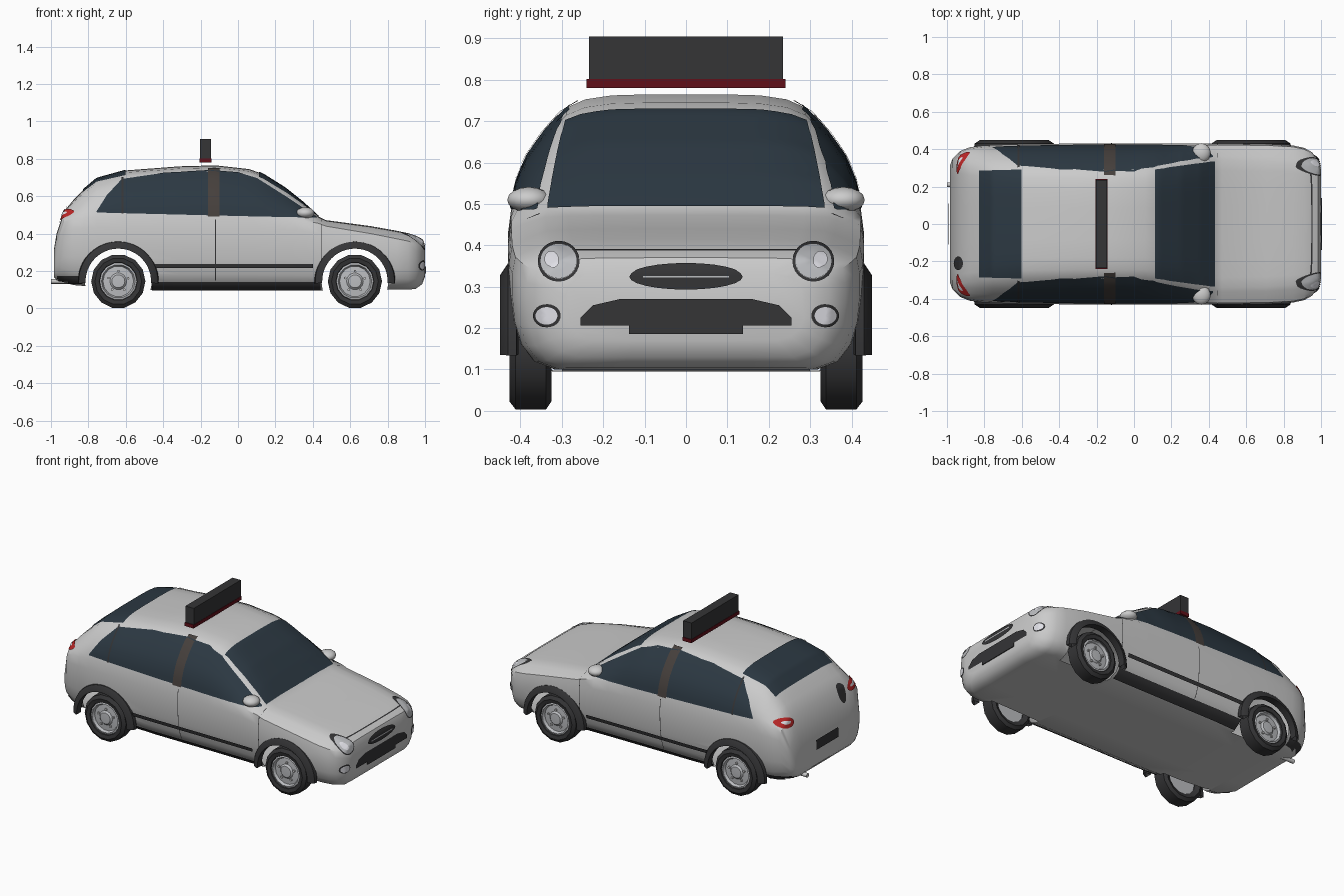
import bpy, bmesh, math
from mathutils import Vector
from mathutils.bvhtree import BVHTree

if "Cube" in bpy.data.objects:
    bpy.data.objects.remove(bpy.data.objects["Cube"])

def material(name, r, g, b):
    m = bpy.data.materials.new(name)
    m.diffuse_color = (r, g, b, 1)
    m.use_nodes = True
    m.node_tree.nodes["Principled BSDF"].inputs["Base Color"].default_value = m.diffuse_color
    return m

DARK = material("dark_trim", .035, .035, .037)
GLASS = material("tinted_glass", .025, .04, .055)
RED = material("red_lamp", .5, .02, .02)
DEEP = material("deep_red", .12, .005, .01)
LAMP = material("clear_lamp", .75, .75, .8)
RIM = material("pale_rim", .5, .51, .53)
PILLAR = material("pillar_brown", .06, .05, .045)

def finish(name, bm, mat=None):
    me = bpy.data.meshes.new(name)
    bm.to_mesh(me)
    bm.free()
    ob = bpy.data.objects.new(name, me)
    bpy.context.collection.objects.link(ob)
    if mat:
        me.materials.append(mat)
    return ob

def skin(bm, rings, closed=True):
    """Join successive rings of vertices with quads."""
    rows = [[bm.verts.new(p) for p in r] for r in rings]
    n = len(rows[0])
    for a, b in zip(rows, rows[1:]):
        for i in range(n if closed else n - 1):
            j = (i + 1) % n
            bm.faces.new((a[i], a[j], b[j], b[i]))
    return rows

def box(name, lo, hi, mat=None):
    bm = bmesh.new()
    bmesh.ops.create_cube(bm, size=1)
    for v in bm.verts:
        v.co = [(l + h) / 2 + c * (h - l) for c, l, h in zip(v.co, lo, hi)]
    return finish(name, bm, mat)

# Body: stations of x, underside, shoulder, top, half width, roof half width
STATIONS = [
    (-.985, .17, .25, .31, .31, .26), (-.97, .15, .34, .40, .35, .30),
    (-.93, .14, .46, .52, .39, .32), (-.88, .125, .48, .58, .41, .31),
    (-.82, .12, .485, .64, .418, .305), (-.755, .11, .49, .695, .422, .30),
    (-.6, .10, .49, .738, .427, .295), (-.31, .095, .49, .76, .43, .29),
    (-.12, .095, .49, .765, .43, .29), (.06, .095, .49, .745, .43, .29),
    (.13, .095, .485, .72, .43, .295), (.25, .095, .48, .645, .43, .305),
    (.35, .095, .47, .565, .43, .32), (.43, .095, .455, .492, .43, .335),
    (.47, .095, .44, .472, .43, .34), (.71, .10, .40, .44, .428, .335),
    (.85, .10, .372, .415, .42, .325), (.91, .10, .36, .402, .407, .32),
    (.95, .105, .345, .388, .385, .31), (.985, .13, .33, .37, .345, .29),
    (1.0, .17, .30, .335, .29, .24)]

def section(x, zb, zs, zt, w, wt):
    h, d = zt - zs, zs - zb
    half = [(.4 * w, zb), (.75 * w, zb), (.87 * w, zb + .07 * d), (.945 * w, zb + .22 * d),
            (.985 * w, zb + .42 * d), (w, zb + .65 * d), (w, zb + .85 * d)]
    for i in range(5):
        t = i / 4
        y = .982 * w * (1 - t) + wt * t + .11 * h * math.sin(math.pi * t)
        half.append((y, zs + .88 * h * t))
    half += [(.84 * wt, zt - .045 * h), (.62 * wt, zt - .01 * h), (.3 * wt, zt)]
    loop = [(0, zb)] + half + [(0, zt)] + [(-y, z) for y, z in reversed(half)]
    return [(x, y, z) for y, z in loop]

bm = bmesh.new()
rows = skin(bm, [section(*s) for s in STATIONS])
bm.faces.new(rows[0])
bm.faces.new(rows[-1])
bmesh.ops.recalc_face_normals(bm, faces=bm.faces)
tree = BVHTree.FromBMesh(bm)
body = finish("car_body", bm)

# Wheel openings
WHEELS_X, AXLE_Z, ARCH_R = (-.64, .625), .145, .178
cutters = []
for wx in WHEELS_X:
    for s in (1, -1):
        bpy.ops.mesh.primitive_cylinder_add(vertices=48, radius=ARCH_R, depth=.3,
                                            location=(wx, s * .45, AXLE_Z), rotation=(math.pi / 2, 0, 0))
        c = bpy.context.object
        c.name, c.hide_render = "arch_cutter", True
        cutters.append(c)
        m = body.modifiers.new("arch", 'BOOLEAN')
        m.operation, m.object, m.solver = 'DIFFERENCE', c, 'EXACT'
cut = bpy.data.meshes.new_from_object(body.evaluated_get(bpy.context.evaluated_depsgraph_get()))
body.modifiers.clear()
body.data = cut
for c in cutters:
    bpy.data.objects.remove(c)
bm = bmesh.new()
bm.from_mesh(cut)

def on_cutter(f):
    if all(abs(abs(v.co.y) - .30) < 1e-3 for v in f.verts):
        return True
    return any(all(abs(math.hypot(v.co.x - wx, v.co.z - AXLE_Z) - ARCH_R) < 1e-3 for v in f.verts)
               for wx in WHEELS_X)

bmesh.ops.delete(bm, geom=[f for f in bm.faces if on_cutter(f)], context='FACES')
bm.to_mesh(cut)
bm.free()

# Panels laid on the body: 2D points are thrown onto it along one axis
VIEWS = {'side+': (lambda a, b: (a, 2, b), (0, -1, 0)), 'side-': (lambda a, b: (a, -2, b), (0, 1, 0)),
         'front': (lambda a, b: (2, a, b), (-1, 0, 0)), 'rear': (lambda a, b: (-2, a, b), (1, 0, 0)),
         'top': (lambda a, b: (a, b, 2), (0, 0, -1))}

def drape(name, grid, view, mat, lift, closed=False):
    place, d = VIEWS[view]
    d = Vector(d)
    rings = []
    for row in grid:
        ring = []
        for a, b in row:
            hit, n, _, _ = tree.ray_cast(Vector(place(a, b)), d)
            ring.append(hit + n * lift if hit else None)
        rings.append(ring)
    bm = bmesh.new()
    rows = [[bm.verts.new(p) if p else None for p in r] for r in rings]
    for r0, r1 in zip(rows, rows[1:]):
        n = len(r0)
        for i in range(n if closed else n - 1):
            q = (r0[i], r0[(i + 1) % n], r1[(i + 1) % n], r1[i])
            if all(q):
                f = bm.faces.new(q)
                f.normal_update()
                if f.normal.dot(d) > 0:
                    f.normal_flip()
    bmesh.ops.remove_doubles(bm, verts=bm.verts, dist=1e-5)
    return finish(name, bm, mat)

def along(line, u):
    """Height of a polyline at u."""
    for (x0, y0), (x1, y1) in zip(line, line[1:]):
        if u <= x1 + 1e-9:
            return y0 + (y1 - y0) * (u - x0) / (x1 - x0)
    return line[-1][1]

def panel(name, low, high, view, mat, lift=.004, cols=40, rws=8):
    us = [low[0][0] + (low[-1][0] - low[0][0]) * i / cols for i in range(cols + 1)]
    us = sorted(set(us + [p[0] for p in low + high]))
    grid = [[(u, along(low, u) * (1 - j / rws) + along(high, u) * j / rws) for u in us]
            for j in range(rws + 1)]
    return drape(name, grid, view, mat, lift)

def strip(name, a0, a1, b0, b1, view, mat, lift=.004, cols=24, rws=3):
    return panel(name, [(a0, b0), (a1, b0)], [(a0, b1), (a1, b1)], view, mat, lift, cols, rws)

def oval(name, ca, cb, ra, rb, view, mat, lift=.004, tilt=0, inner=0):
    grid = []
    for k in range(5):
        q, row = inner + (1 - inner) * k / 4, []
        for i in range(24):
            t = math.tau * i / 24
            a, b = ra * q * math.cos(t), rb * q * math.sin(t)
            row.append((ca + a * math.cos(tilt) - b * math.sin(tilt), cb + a * math.sin(tilt) + b * math.cos(tilt)))
        grid.append(row)
    return drape(name, grid, view, mat, lift, True)

# Glass
panel("windscreen", [(.11, -.29), (.43, -.335)], [(.11, .29), (.43, .335)], 'top', GLASS, .004, 24, 16)
panel("rear_window", [(-.825, -.285), (-.6, -.29)], [(-.825, .285), (-.6, .29)], 'top', GLASS, .004, 20, 16)
for s, side in ((1, 'side+'), (-1, 'side-')):
    panel("side_windows", [(-.755, .512), (.42, .483)],
          [(-.755, .52), (-.7, .605), (-.62, .69), (-.4, .722), (-.15, .737), (.0, .725), (.1, .695), (.25, .60), (.42, .487)],
          side, GLASS)
    # Pillar, mouldings, seams
    strip("door_pillar", -.16, -.10, .49, .745, side, PILLAR, .006, 4, 10)
    strip("quarter_pillar", -.622, -.612, .505, .70, side, DARK, .006, 2, 10)
    strip("side_moulding", -.45, .40, .217, .24, side, DARK, .008)
    strip("sill", -.46, .44, .102, .145, side, DARK, .007)
    strip("rear_bumper_trim", -.965, -.83, .135, .175, side, DARK, .004)
    for x in (-.122, .443):
        strip("door_seam", x, x + .004, .15, .475, side, DARK, .002, 1, 12)
    # Lamps
    oval("headlight_ring", s * .307, .36, .05, .048, 'front', DARK, .003, inner=.86)
    oval("headlight", s * .307, .36, .043, .041, 'front', RIM, .004)
    oval("headlight_bulb", s * .322, .362, .017, .018, 'front', LAMP, .008)
    oval("fog_light_ring", s * .335, .23, .033, .028, 'front', DARK, .003)
    oval("fog_light", s * .335, .23, .026, .021, 'front', LAMP, .006)
    oval("tail_light", s * .325, .50, .058, .028, 'rear', RED, .006, s * .1)
    oval("tail_light_centre", s * .325, .503, .03, .009, 'rear', LAMP, .009, s * .1)
    # Door mirrors
    bpy.ops.mesh.primitive_uv_sphere_add(segments=14, ring_count=8, location=(.36, s * .38, .51))
    mirror = bpy.context.object
    mirror.name, mirror.scale = "door_mirror", (.05, .052, .031)

# Grilles and plates
oval("upper_grille", 0, .324, .137, .031, 'front', DARK, .006)
strip("grille_bar", -.105, .105, .321, .327, 'front', RIM, .01)
panel("lower_grille", [(-.255, .206), (.255, .206)],
      [(-.255, .225), (-.225, .255), (-.16, .27), (.16, .27), (.225, .255), (.255, .225)], 'front', DARK, .005)
box("front_plate", (.985, -.138, .186), (1.005, .138, .225), DARK)
strip("rear_plate", -.11, .11, .265, .325, 'rear', DARK, .006)
oval("hatch_disc", -.935, -.21, .024, .036, 'top', DARK, .005)
strip("bonnet_seam", -.32, .32, .386, .389, 'front', DARK, .002, 24, 1)

# Exhaust pipe
bpy.ops.mesh.primitive_cylinder_add(vertices=12, radius=.013, depth=.12, location=(-.94, .21, .145),
                                    rotation=(0, math.pi / 2, 0))
bpy.context.object.name = "exhaust_pipe"

# Roof sign
box("roof_sign", (-.203, -.235, .80), (-.145, .235, .905), DARK)
box("roof_sign_base", (-.205, -.24, .78), (-.143, .24, .802), DEEP)

# Wheels and arch flares: profiles of (radius, y) turned about the axle
def turn(name, wx, s, profile, mat, sides, a0=0, a1=360):
    full = a1 - a0 == 360
    angles = [math.radians(a0 + (a1 - a0) * i / sides) for i in range(sides if full else sides + 1)]
    bm = bmesh.new()
    skin(bm, [[(wx + r * math.cos(t), s * y, AXLE_Z + r * math.sin(t)) for t in angles] for r, y in profile], full)
    bmesh.ops.remove_doubles(bm, verts=bm.verts, dist=1e-5)
    bmesh.ops.recalc_face_normals(bm, faces=bm.faces)
    return finish(name, bm, mat)

TYRE = [(.095, .34), (.125, .325), (.145, .338), (.145, .412), (.125, .427), (.102, .422), (.095, .405), (.095, .34)]
HUB = [(0, .345), (.098, .345), (.1, .415), (.09, .418), (.082, .402), (.045, .405), (.035, .415), (0, .417)]
FLARE = [(.216, .41), (.212, .43), (.182, .45), (.175, .45), (.175, .405), (.216, .41)]
for wx in WHEELS_X:
    for s in (1, -1):
        turn("tyre", wx, s, TYRE, DARK, 14)
        turn("wheel_rim", wx, s, HUB, RIM, 14)
        turn("wheel_arch_flare", wx, s, FLARE, DARK, 24, -3, 183)
        for i in range(5):
            t = math.tau * i / 5 + .3
            bpy.ops.mesh.primitive_cylinder_add(vertices=8, radius=.007, depth=.012, rotation=(math.pi / 2, 0, 0),
                location=(wx + .055 * math.cos(t), s * .407, AXLE_Z + .055 * math.sin(t)))
            bpy.context.object.name = "wheel_bolt"

# Smooth shading with sharp creases kept
bpy.ops.object.select_all(action='SELECT')
bpy.context.view_layer.objects.active = body
bpy.ops.object.shade_smooth_by_angle(angle=math.radians(35))
